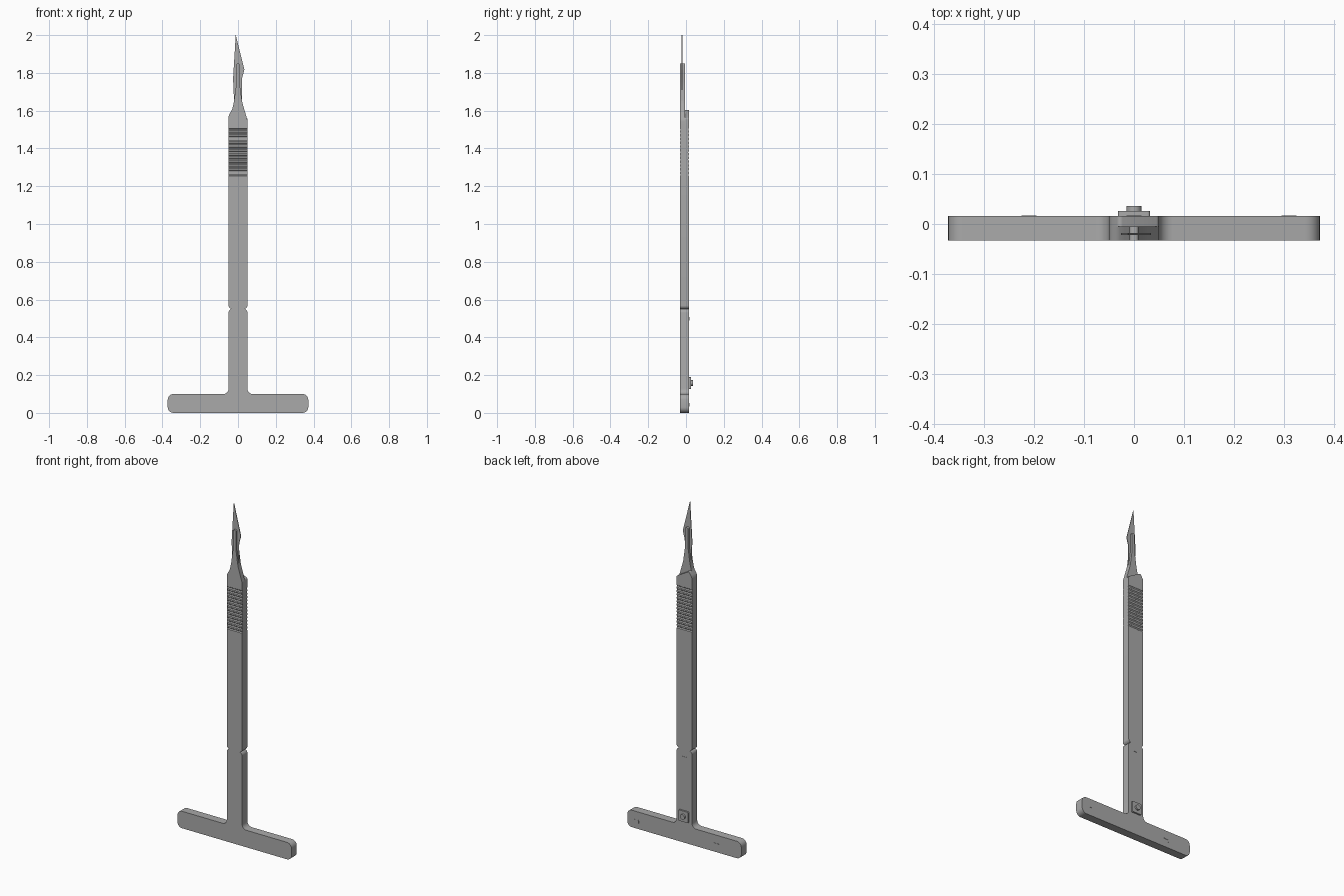
import bpy
import bmesh
import math
from mathutils import Vector, Matrix
from mathutils.geometry import interpolate_bezier

if "Cube" in bpy.data.objects:
    bpy.data.objects.remove(bpy.data.objects["Cube"])

FRONT, BACK, STEP = -0.033, 0.016, -0.005
HALF = 0.05

steel = bpy.data.materials.new("grey_steel")
steel.use_nodes = True
steel.diffuse_color = (0.4, 0.4, 0.4, 1)
steel.node_tree.nodes["Principled BSDF"].inputs["Base Color"].default_value = (0.4, 0.4, 0.4, 1)


def rounded(points):
    """Fillet every (x, z, radius) corner of a closed outline."""
    out = []
    for i, (x, z, r) in enumerate(points):
        p = Vector((x, z, 0))
        if r == 0:
            out.append((x, z))
            continue
        before = Vector((*points[i - 1][:2], 0))
        after = Vector((*points[(i + 1) % len(points)][:2], 0))
        a = p + (before - p).normalized() * r
        b = p + (after - p).normalized() * r
        out += [(v.x, v.y) for v in
                interpolate_bezier(a, a.lerp(p, 0.55), b.lerp(p, 0.55), b, 7)]
    return out


def mirrored(half):
    return half + [(-x, z, r) for x, z, r in reversed(half)]


def finish(name, bm):
    bmesh.ops.recalc_face_normals(bm, faces=bm.faces)
    mesh = bpy.data.meshes.new(name)
    bm.to_mesh(mesh)
    bm.free()
    mesh.materials.append(steel)
    obj = bpy.data.objects.new(name, mesh)
    bpy.context.collection.objects.link(obj)
    bpy.context.view_layer.objects.active = obj
    obj.select_set(True)
    bpy.ops.object.shade_smooth_by_angle(angle=math.radians(25))
    obj.select_set(False)
    return obj


def prism(name, corners, direction):
    """Extrude a planar outline of 3D corners along a direction."""
    bm = bmesh.new()
    face = bm.faces.new([bm.verts.new(c) for c in corners])
    moved = bmesh.ops.extrude_face_region(bm, geom=[face], use_keep_orig=True)
    verts = [g for g in moved["geom"] if isinstance(g, bmesh.types.BMVert)]
    bmesh.ops.translate(bm, verts=verts, vec=direction)
    return finish(name, bm)


def slab(name, points, y0, y1):
    return prism(name, [(x, y0, z) for x, z in rounded(points)], (0, y1 - y0, 0))


def rectangle(x, z, w, h, r=0):
    return [(x - w, z - h, r), (x + w, z - h, r), (x + w, z + h, r), (x - w, z + h, r)]


# Crossbar, stem, side notches and plain handle in one outline
slab("handle_body", mirrored([
    (0.372, 0, 0.03), (0.372, 0.10, 0.03), (HALF, 0.10, 0.028),
    (HALF, 0.543, 0.012), (0.036, 0.55, 0), (HALF, 0.558, 0.01),
    (HALF, 1.25, 0)]), FRONT, BACK)

# Grip with horizontal grooves on front and back
GROOVES, Z0, Z1 = 13, 1.25, 1.51
pitch = (Z1 - Z0) / GROOVES
steps = [(0.0, 0), (0.2, 0), (0.32, 0.003), (0.5, 0.0042), (0.68, 0.003), (0.8, 0)]
back_edge = [(BACK - d, Z0 + (i + t) * pitch) for i in range(GROOVES) for t, d in steps]
back_edge.append((BACK, Z1))
front_edge = [(FRONT + BACK - y, z) for y, z in reversed(back_edge)]
prism("grooved_grip", [(-HALF, y, z) for y, z in back_edge + front_edge], (2 * HALF, 0, 0))

# Shoulder behind the neck with a slanted top step
slab("back_shoulder", [
    (-HALF, Z1, 0), (HALF, Z1, 0), (HALF, 1.56, 0.006),
    (-0.03, 1.606, 0.008), (-HALF, 1.575, 0.012)], STEP, BACK)

# Front neck tapering into the blade post
slab("neck_and_post", [
    (-HALF, Z1, 0), (HALF, Z1, 0), (HALF, 1.55, 0.008), (0.022, 1.645, 0.015),
    (0.009, 1.74, 0.015), (0.009, 1.85, 0.007), (-0.009, 1.85, 0.007),
    (-0.009, 1.74, 0.015), (-0.022, 1.645, 0.015), (-0.031, 1.605, 0.01),
    (-HALF, 1.575, 0.012)], FRONT, STEP)

# Thin pointed blade
slab("blade", [
    (-0.02, 1.63, 0), (0.021, 1.65, 0), (0.021, 1.77, 0.01), (0.034, 1.818, 0.003),
    (-0.012, 2.0, 0), (-0.026, 1.77, 0.01)], -0.0225, -0.0185)

# Square plate with a round stud on the back
slab("stud_plate", rectangle(0, 0.158, 0.032, 0.032, 0.005), BACK, 0.026)
bm = bmesh.new()
bmesh.ops.create_cone(bm, cap_ends=True, segments=32, radius1=0.015, radius2=0.015, depth=0.012,
                      matrix=Matrix.Translation((0, 0.03, 0.158)) @ Matrix.Rotation(math.pi / 2, 4, 'X'))
finish("round_stud", bm)

# Small raised corner ticks on the back
for i, (x, z) in enumerate([(-0.21, 0.05), (0.31, 0.05), (0, 0.505)]):
    slab(f"back_tick_bar_{i}", rectangle(x, z, 0.015, 0.002), BACK, BACK + 0.0015)
    slab(f"back_tick_stem_{i}", rectangle(x - 0.012, z - 0.008, 0.002, 0.008), BACK, BACK + 0.0015)
